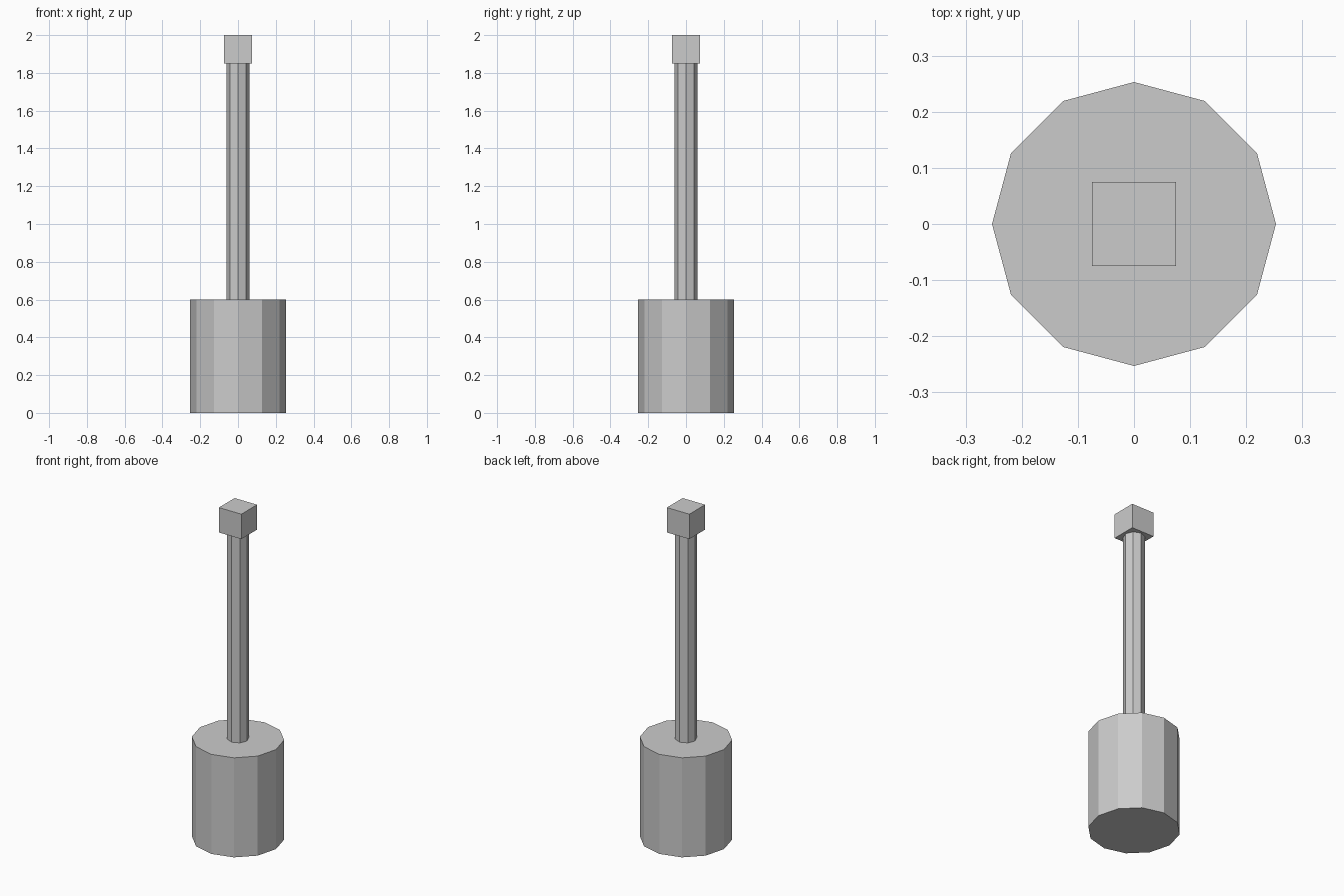
import bpy
import math

default_cube = bpy.data.objects.get("Cube")
if default_cube:
    bpy.data.objects.remove(default_cube, do_unlink=True)

# Single plain grey
grey = bpy.data.materials.new("light_grey")
grey.use_nodes = True
colour = (0.6, 0.6, 0.6, 1)
grey.diffuse_color = colour
grey.node_tree.nodes["Principled BSDF"].inputs["Base Color"].default_value = colour


def prism(name, sides, radius, bottom, top, turn=0):
    """Upright flat-faced prism between two heights."""
    bpy.ops.mesh.primitive_cylinder_add(
        vertices=sides, radius=radius, depth=top - bottom,
        location=(0, 0, (bottom + top) / 2), rotation=(0, 0, turn))
    part = bpy.context.object
    part.name = name
    part.data.name = name
    part.data.materials.append(grey)
    return part


# Heavy twelve-sided drum, slim octagonal shaft, square end block
prism("base_drum", 12, 0.253, 0, 0.6)
prism("shaft", 8, 0.06, 0.6, 1.85)
prism("end_block", 4, 0.075 * math.sqrt(2), 1.85, 2, math.pi / 4)
